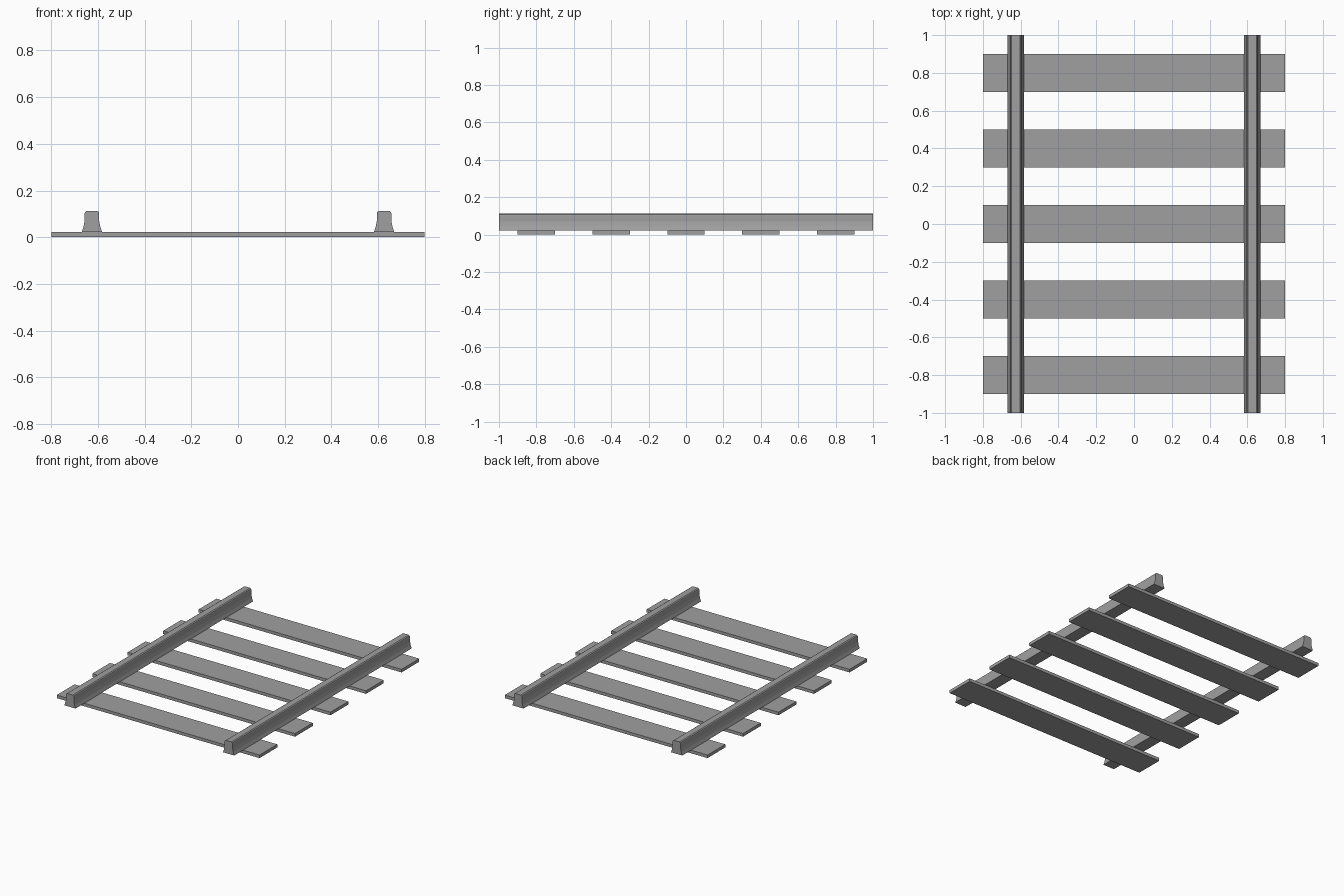
import bpy
import bmesh

cube = bpy.data.objects.get("Cube")
if cube:
    bpy.data.objects.remove(cube, do_unlink=True)

# Single grey colour
grey = bpy.data.materials.new("grey")
grey.use_nodes = True
grey.diffuse_color = (0.35, 0.35, 0.35, 1)
grey.node_tree.nodes["Principled BSDF"].inputs["Base Color"].default_value = grey.diffuse_color

SLEEPER_TOP = 0.022


def extrude_profile(name, points, direction):
    """Close a planar profile and sweep it straight along a direction."""
    bm = bmesh.new()
    face = bm.faces.new([bm.verts.new(p) for p in points])
    swept = bmesh.ops.extrude_face_region(bm, geom=[face], use_keep_orig=True)
    moved = [v for v in swept["geom"] if isinstance(v, bmesh.types.BMVert)]
    bmesh.ops.translate(bm, verts=moved, vec=direction)
    bmesh.ops.recalc_face_normals(bm, faces=bm.faces)
    mesh = bpy.data.meshes.new(name)
    bm.to_mesh(mesh)
    bm.free()
    mesh.materials.append(grey)
    obj = bpy.data.objects.new(name, mesh)
    bpy.context.collection.objects.link(obj)
    return obj


# Rails: flared foot, narrow web, rounded head (half width, height)
half_profile = [(0.044, SLEEPER_TOP), (0.036, 0.045), (0.031, 0.07),
                (0.031, 0.102), (0.029, 0.108), (0.022, 0.113)]
outline = half_profile + [(-w, z) for w, z in reversed(half_profile)]
for name, x in (("left_rail", 0.626), ("right_rail", -0.626)):
    extrude_profile(name, [(x + w, -1, z) for w, z in outline], (0, 2, 0))

# Sleepers: five flat planks across the track
for i in range(5):
    y = -0.8 + 0.4 * i
    plank = [(-0.8, y - 0.1, 0), (-0.8, y + 0.1, 0),
             (-0.8, y + 0.1, SLEEPER_TOP), (-0.8, y - 0.1, SLEEPER_TOP)]
    extrude_profile(f"sleeper_{i + 1}", plank, (1.6, 0, 0))
